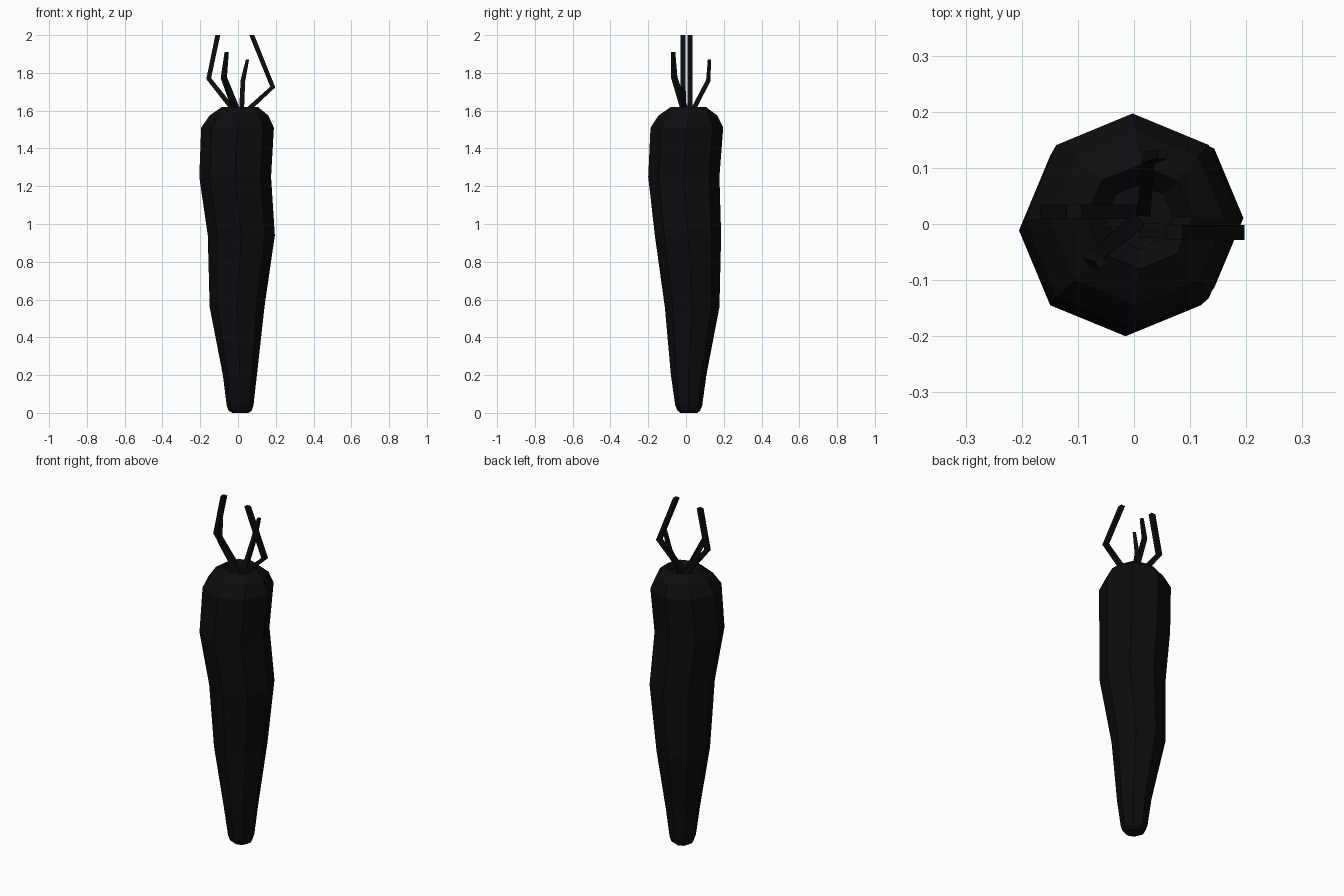
import bpy, bmesh, math
from mathutils import Vector

if "Cube" in bpy.data.objects:
    bpy.data.objects.remove(bpy.data.objects["Cube"])

black = bpy.data.materials.new("near_black")
black.diffuse_color = (0.004, 0.004, 0.004, 1)
black.use_nodes = True
black.node_tree.nodes["Principled BSDF"].inputs["Base Color"].default_value = black.diffuse_color


def loft(name, rings):
    """Join equal-length rings of points into a closed, flat-shaded tube."""
    bm = bmesh.new()
    loops = [[bm.verts.new(p) for p in ring] for ring in rings]
    n = len(loops[0])
    for a, b in zip(loops, loops[1:]):
        for i in range(n):
            j = (i + 1) % n
            bm.faces.new((a[i], a[j], b[j], b[i]))
    bm.faces.new(loops[0][::-1])
    bm.faces.new(loops[-1])
    bmesh.ops.recalc_face_normals(bm, faces=bm.faces)
    mesh = bpy.data.meshes.new(name)
    bm.to_mesh(mesh)
    bm.free()
    mesh.materials.append(black)
    obj = bpy.data.objects.new(name, mesh)
    bpy.context.collection.objects.link(obj)
    return obj


# Root: eight-sided rings (z, x min, x max, y min, y max), ending in a crown hollow
profile = [
    (0.00, -0.03, 0.055, -0.03, 0.06),
    (0.012, -0.05, 0.073, -0.045, 0.075),
    (0.04, -0.06, 0.082, -0.057, 0.086),
    (0.20, -0.08, 0.100, -0.080, 0.108),
    (0.56, -0.15, 0.140, -0.112, 0.177),
    (0.94, -0.16, 0.195, -0.165, 0.186),
    (1.25, -0.205, 0.175, -0.200, 0.177),
    (1.51, -0.195, 0.190, -0.188, 0.197),
    (1.575, -0.15, 0.160, -0.145, 0.165),
    (1.62, -0.085, 0.105, -0.080, 0.105),
    (1.58, -0.05, 0.070, -0.045, 0.070),
]
rings = []
for z, x0, x1, y0, y1 in profile:
    rings.append([((x0 + x1) / 2 + (x1 - x0) / 2 * math.cos(i * math.pi / 4),
                   (y0 + y1) / 2 + (y1 - y0) / 2 * math.sin(i * math.pi / 4), z)
                  for i in range(8)])
loft("root", rings)


def stem(name, points, widths):
    """Square bent stalk, mitred at its elbow."""
    pts = [Vector(p) for p in points]
    out = pts[1] - pts[0]
    side = Vector((-out.y, out.x, 0)).normalized()
    rings = []
    for i, (p, w) in enumerate(zip(pts, widths)):
        d = (pts[min(i + 1, 2)] - pts[max(i - 1, 0)]).normalized()
        if i == 2:
            d = Vector((0, 0, 1))
        up = side.cross(d).normalized()
        rings.append([p + (side * a + up * b) * w / 2
                      for a, b in ((-1, -1), (1, -1), (1, 1), (-1, 1))])
    loft(name, rings)


# Stalks growing from the crown
stem("left_stalk", [(-0.005, 0.022, 1.58), (-0.155, 0.022, 1.77), (-0.107, 0.022, 2.0)],
     (0.026, 0.026, 0.026))
stem("right_stalk", [(0.02, -0.012, 1.575), (0.184, -0.015, 1.725), (0.073, -0.015, 2.0)],
     (0.026, 0.026, 0.026))
stem("front_stalk", [(0.0, 0.0, 1.58), (-0.075, -0.062, 1.775), (-0.06, -0.068, 1.91)],
     (0.03, 0.024, 0.016))
stem("back_stalk", [(0.018, 0.025, 1.58), (0.026, 0.118, 1.76), (0.05, 0.124, 1.87)],
     (0.024, 0.022, 0.016))
